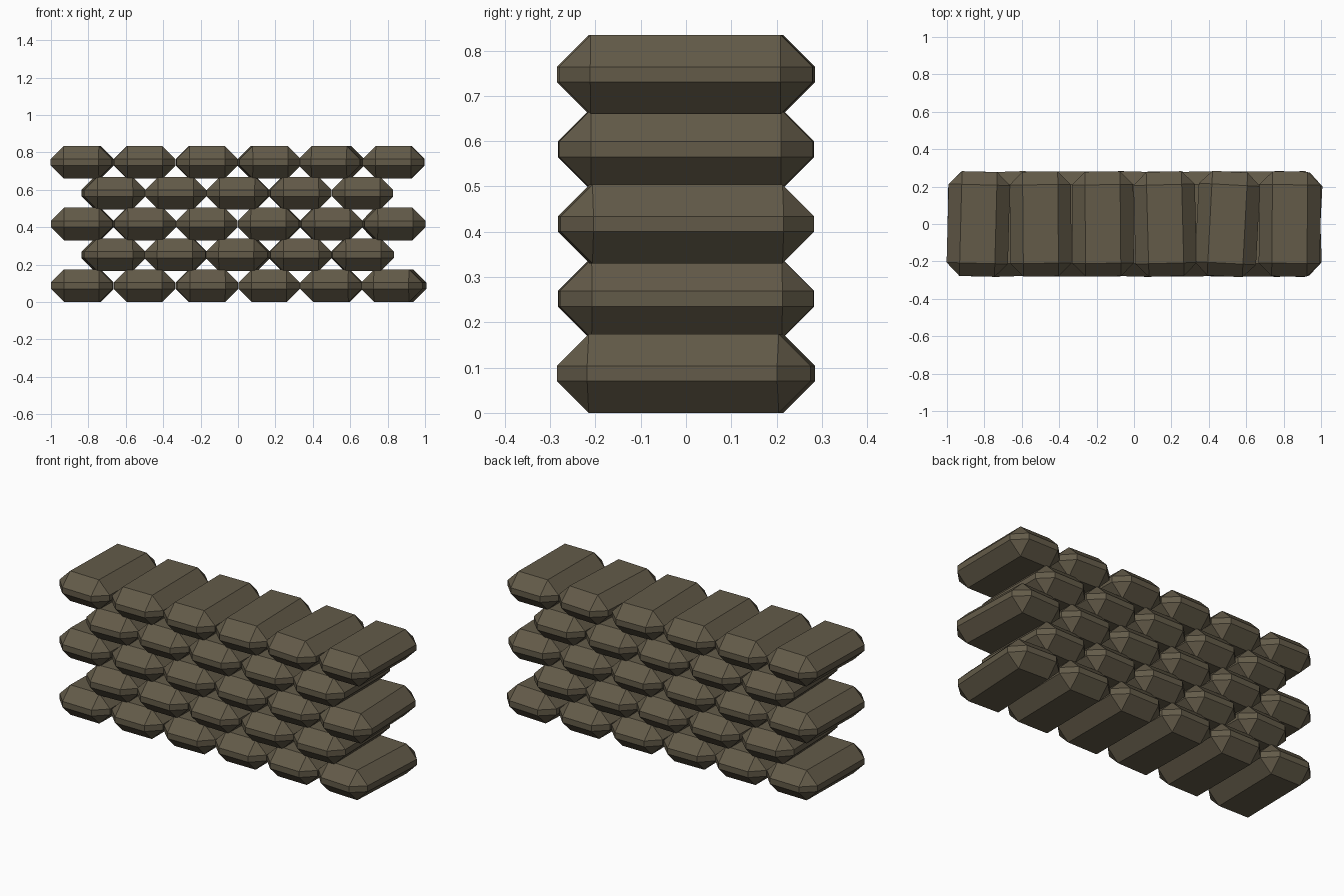
import bpy, bmesh
from math import radians

if "Cube" in bpy.data.objects:
    bpy.data.objects.remove(bpy.data.objects["Cube"], do_unlink=True)

BAG = (0.328, 0.56, 0.174)   # width, length, height
CHAMFER = 0.07
STEP = 0.333

# Sackcloth colour
cloth = bpy.data.materials.new("olive_brown_sackcloth")
cloth.use_nodes = True
color = (0.125, 0.104, 0.066, 1)
cloth.diffuse_color = color
bsdf = cloth.node_tree.nodes["Principled BSDF"]
bsdf.inputs["Base Color"].default_value = color
bsdf.inputs["Roughness"].default_value = 0.9

# One chamfered bag, shared by the whole wall
mesh = bpy.data.meshes.new("sandbag")
bm = bmesh.new()
bmesh.ops.create_cube(bm, size=1)
bmesh.ops.scale(bm, vec=BAG, verts=bm.verts)
bmesh.ops.bevel(bm, geom=bm.edges[:], offset=CHAMFER, segments=1,
                affect='EDGES', profile=0.5)
bm.to_mesh(mesh)
bm.free()
mesh.materials.append(cloth)

# Slight turn of each bag in degrees, per row from the ground up
rows = [
    (-1, 0, 1, 0, -1, -3),
    (2, -1, -2, 1, 1),
    (-1, 1, 0, -1, 1, 2),
    (2, 0, -1, 1, 0),
    (-1.5, 0.5, 0.5, 1.5, -3, -0.5),
]

# Stack the rows in running bond
for r, turns in enumerate(rows):
    for i, turn in enumerate(turns):
        bag = bpy.data.objects.new(f"sandbag_row{r + 1}_{i + 1}", mesh)
        x = (i - (len(turns) - 1) / 2) * STEP
        bag.location = (x, 0, BAG[2] / 2 + r * 0.165)
        bag.rotation_euler.z = radians(turn)
        bpy.context.collection.objects.link(bag)
